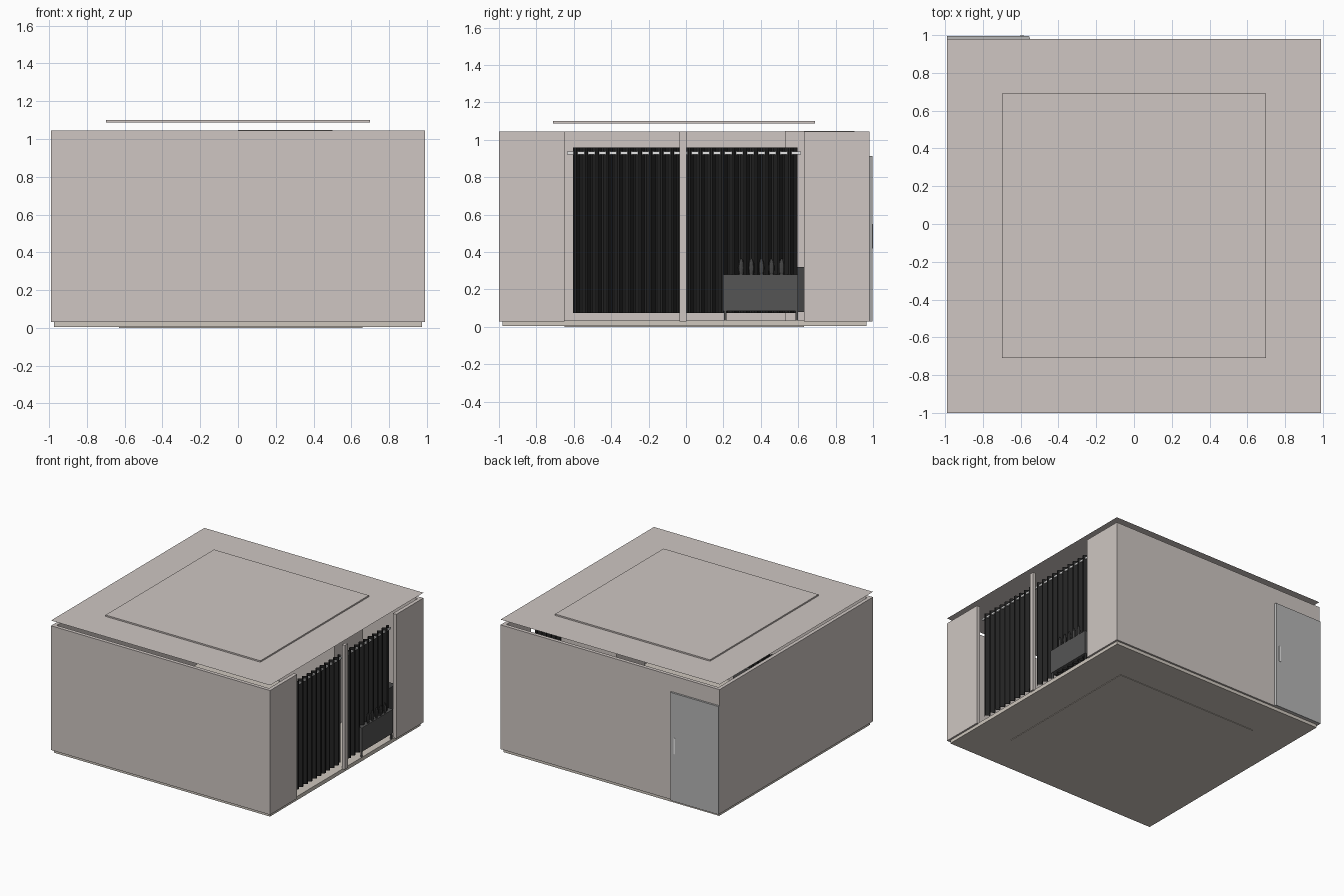
import bpy, bmesh, math

if "Cube" in bpy.data.objects:
    bpy.data.objects.remove(bpy.data.objects["Cube"])


def mat(name, rgb):
    m = bpy.data.materials.new(name)
    m.diffuse_color = (*rgb, 1)
    m.use_nodes = True
    m.node_tree.nodes["Principled BSDF"].inputs["Base Color"].default_value = m.diffuse_color
    return m


WALL = mat("warm_wall", (0.62, 0.565, 0.54))
FLOOR = mat("beige_floor", (0.62, 0.57, 0.51))
DOOR = mat("door_grey", (0.47, 0.47, 0.47))
CURTAIN = mat("charcoal_cloth", (0.017, 0.017, 0.017))
BOX = mat("planter_grey", (0.09, 0.09, 0.09))
LEAF = mat("leaf_grey", (0.06, 0.06, 0.06))
WHITE = mat("white_metal", (0.85, 0.85, 0.85))


def finish(name, bm, material):
    me = bpy.data.meshes.new(name)
    bm.to_mesh(me)
    bm.free()
    me.materials.append(material)
    ob = bpy.data.objects.new(name, me)
    bpy.context.collection.objects.link(ob)
    return ob


def box(name, x, y, z, material):
    bm = bmesh.new()
    bmesh.ops.create_cube(bm, size=1)
    for v in bm.verts:
        for i, (a, b) in enumerate((x, y, z)):
            v.co[i] = (a + b) / 2 + v.co[i] * (b - a)
    return finish(name, bm, material)


# floor with the thin plate below it
box("floor", (-.975, .975), (-.98, .965), (.004, .035), FLOOR)
box("floor_plate", (-.63, .66), (-.65, .63), (0, .004), FLOOR)

# walls, with the window opening on the right side
T = .03
Z = (.03, 1.045)
box("front_wall", (-.99, .99), (-1, -1 + T), Z, WALL)
box("left_wall", (-.99, -.99 + T), (-1 + T, .98 - T), Z, WALL)
box("back_wall", (-.99, .99), (.98 - T, .98), Z, WALL)
box("right_wall_front", (.99 - T, .99), (-1 + T, -.65), Z, WALL)
box("right_wall_back", (.99 - T, .99), (.63, .98 - T), Z, WALL)
box("window_post", (.965, .99), (-.035, .003), Z, WALL)

# ceiling sheet and raised panel floating above the walls
bm = bmesh.new()
bm.faces.new([bm.verts.new(p) for p in
              ((-.99, -1, 1.088), (.99, -1, 1.088), (.99, .98, 1.088), (-.99, .98, 1.088))])
finish("ceiling", bm, WALL)
box("ceiling_panel", (-.70, .70), (-.71, .69), (1.0885, 1.10), WALL)

# door and handle on the back
door = box("door", (-.99, -.55), (.98, .996), (.03, .913), DOOR)
for v in door.data.vertices:
    if v.co.x > -.6 and v.co.y > .99:
        v.co.x -= .006
box("door_handle", (-.60, -.585), (.996, 1.0), (.42, .55), WHITE)


# pleated curtains threaded on a rod
def curtain(name, y0, y1, folds):
    bm = bmesh.new()
    n = folds * 6
    rows = []
    for z in (.075, .96):
        row = []
        for i in range(n + 1):
            s = math.sin(2 * math.pi * i / 6)
            row.append(bm.verts.new((.948 + .016 * s, y0 + (y1 - y0) * i / n, z)))
        rows.append(row)
    for i in range(n):
        bm.faces.new((rows[0][i], rows[0][i + 1], rows[1][i + 1], rows[1][i]))
    return finish(name, bm, CURTAIN)


curtain("curtain_front", -.605, -.03, 10)
curtain("curtain_back", .003, .597, 10)
box("curtain_rod", (.942, .954), (-.635, .615), (.922, .937), WHITE)

# planter on legs, standing in front of the curtain
box("planter", (.86, .982), (.197, .60), (.085, .28), BOX)
for x in (.87, .97):
    for y in (.21, .592):
        box("planter_leg", (x - .006, x + .006), (y - .006, y + .006), (.035, .085), BOX)
for i in range(5):
    y = .295 + i * .054
    bm = bmesh.new()
    bmesh.ops.create_uvsphere(bm, u_segments=8, v_segments=6, radius=1)
    for v in bm.verts:
        v.co.x = .97 + v.co.x * .009
        v.co.y = y + v.co.y * .016
        v.co.z = .315 + v.co.z * .05
    finish("leaf", bm, LEAF)

# furniture glimpsed inside the room
box("wardrobe", (0, .5), (.53, .90), (.035, 1.048), WALL)
box("low_cabinet", (.6, .8), (.58, .90), (.08, .32), LEAF)
box("shelf", (-.3, .15), (-.96, -.82), (.035, .25), BOX)
for i in range(9):
    x = -.28 + i * .047
    box("book", (x, x + .03), (-.95, -.85), (.25, .36), CURTAIN)
